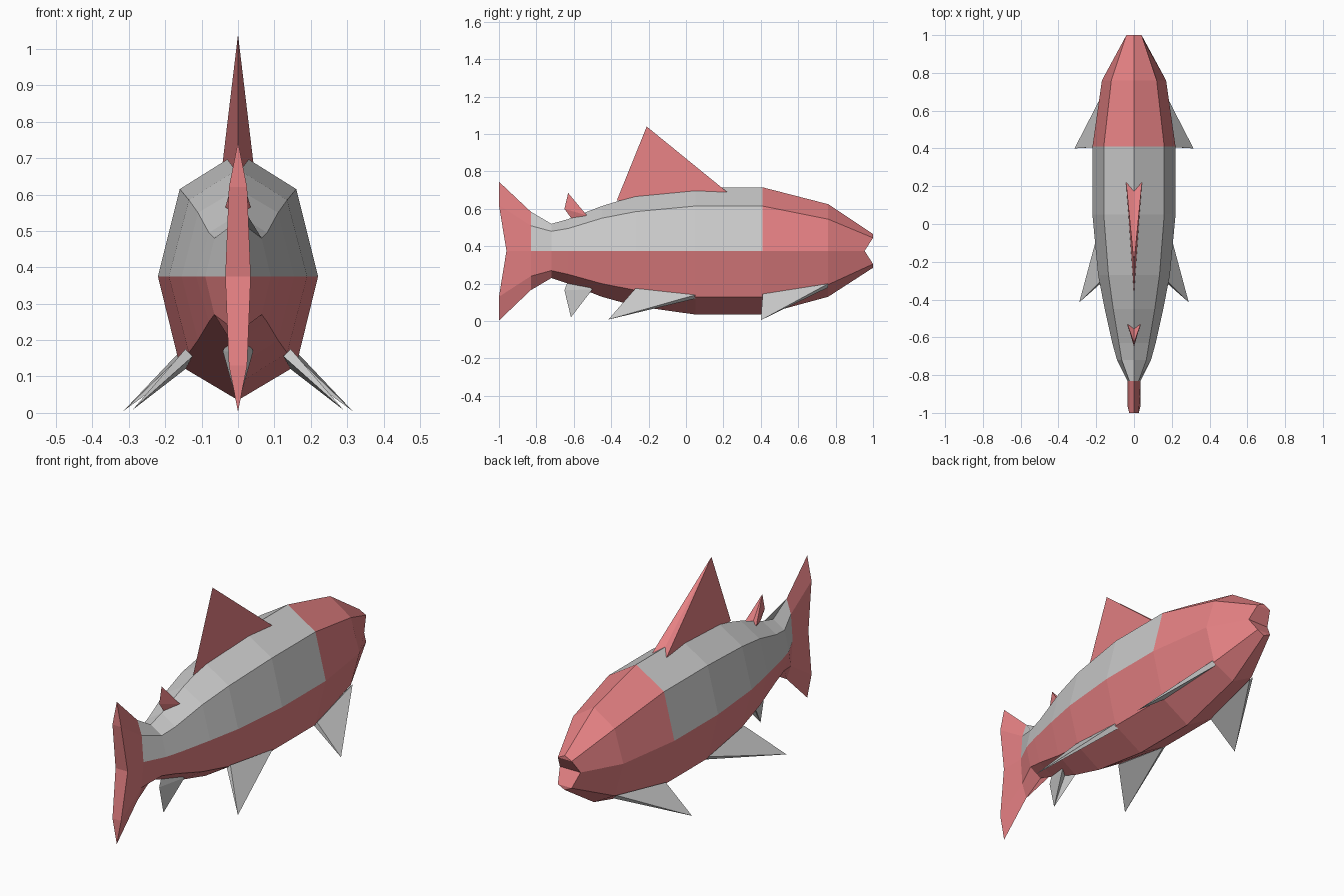
import bpy, bmesh
from mathutils import Vector

if "Cube" in bpy.data.objects:
    bpy.data.objects.remove(bpy.data.objects["Cube"])

pink = bpy.data.materials.new("pink")
pink.diffuse_color = (0.79, 0.22, 0.23, 1)
pink.use_nodes = True
pink.node_tree.nodes["Principled BSDF"].inputs["Base Color"].default_value = pink.diffuse_color
MID = 0.375


def finish(bm, name, mat=None):
    mesh = bpy.data.meshes.new(name)
    bm.to_mesh(mesh)
    bm.free()
    if mat:
        mesh.materials.append(mat)
    obj = bpy.data.objects.new(name, mesh)
    bpy.context.collection.objects.link(obj)
    return obj


# Body stations: y, middle y, top z, upper z, upper x, middle x, lower z, bottom z
stations = [
    (-1.00, -0.96, 0.745, 0.62, 0.025, 0.035, 0.13, 0.003),
    (-0.83, -0.83, 0.585, 0.51, 0.025, 0.035, 0.24, 0.165),
    (-0.72, -0.72, 0.520, 0.48, 0.065, 0.090, 0.27, 0.230),
    (-0.63, -0.63, 0.545, 0.495, 0.08, 0.115, 0.25, 0.200),
    (-0.45, -0.45, 0.615, 0.55, 0.11, 0.155, 0.20, 0.130),
    (-0.27, -0.27, 0.670, 0.585, 0.135, 0.19, 0.165, 0.080),
    (0.05, 0.05, 0.715, 0.615, 0.16, 0.22, 0.13, 0.035),
    (0.41, 0.41, 0.715, 0.615, 0.16, 0.22, 0.13, 0.035),
    (0.76, 0.76, 0.625, 0.545, 0.12, 0.17, 0.195, 0.130),
    (1.00, 0.955, 0.465, 0.445, 0.04, 0.06, 0.305, 0.285),
]


def body():
    bm = bmesh.new()
    rings = []
    for y, ym, top, uz, ux, mx, lz, bot in stations:
        pts = [(0, y, top), (ux, y, uz), (mx, ym, MID), (ux, y, lz),
               (0, y, bot), (-ux, y, lz), (-mx, ym, MID), (-ux, y, uz)]
        rings.append([bm.verts.new(p) for p in pts])
    for a, b in zip(rings, rings[1:]):
        for i in range(8):
            j = (i + 1) % 8
            bm.faces.new((a[i], a[j], b[j], b[i]))
    # notched tail edge and mouth
    for r in (rings[0], rings[-1]):
        for q in ((0, 1, 7), (1, 2, 6, 7), (2, 3, 5, 6), (3, 4, 5)):
            bm.faces.new([r[i] for i in q])
    bmesh.ops.recalc_face_normals(bm, faces=bm.faces)
    return bm


def body_part(name, keep, mat=None):
    bm = body()
    drop = [f for f in bm.faces if not keep(f.calc_center_median())]
    bmesh.ops.delete(bm, geom=drop, context='FACES')
    finish(bm, name, mat)


# Body split into its colour regions
body_part("tail_fin", lambda c: c.y < -0.83, pink)
body_part("back", lambda c: -0.83 < c.y < 0.41 and c.z > MID)
body_part("belly", lambda c: -0.83 < c.y < 0.41 and c.z < MID, pink)
body_part("head", lambda c: c.y > 0.41, pink)


# Median fins: hollow-fronted wedges mirrored across x = 0
def median_fin(name, front, width, notch, tip, back, root, mat=None):
    bm = bmesh.new()
    n, t, b, r = [bm.verts.new((0, y, z)) for y, z in (notch, tip, back, root)]
    for s in (1, -1):
        f = bm.verts.new((s * width, *front))
        for tri in ((n, t, f), (f, t, b), (f, b, r), (f, r, n)):
            bm.faces.new(tri)
    bmesh.ops.recalc_face_normals(bm, faces=bm.faces)
    finish(bm, name, mat)


median_fin("dorsal_fin", (0.22, 0.69), 0.042, (0.19, 0.70), (-0.21, 1.04),
           (-0.37, 0.645), (-0.30, 0.64), pink)
median_fin("rear_dorsal_fin", (-0.53, 0.565), 0.035, (-0.55, 0.565), (-0.63, 0.685),
           (-0.65, 0.60), (-0.61, 0.545), pink)
median_fin("anal_fin", (-0.50, 0.17), 0.042, (-0.53, 0.17), (-0.615, 0.02),
           (-0.65, 0.165), (-0.62, 0.245))


# Paired fins: slim wedges along the lower body edge
def paired_fin(name, front, back, tip, w):
    for side, s in (("right", 1), ("left", -1)):
        bm = bmesh.new()
        off = Vector((w, 0, w))
        pts = [Vector(front) + off, Vector(front) - off, Vector(back) + off,
               Vector(back) - off, Vector(tip)]
        v = [bm.verts.new((p.x * s, p.y, p.z)) for p in pts]
        for q in ((0, 2, 4), (1, 4, 3), (0, 4, 1), (2, 3, 4), (0, 1, 3, 2)):
            bm.faces.new([v[i] for i in q])
        bmesh.ops.recalc_face_normals(bm, faces=bm.faces)
        finish(bm, f"{side}_{name}")


paired_fin("pectoral_fin", (0.12, 0.76, 0.19), (0.16, 0.41, 0.135), (0.315, 0.40, 0.005), 0.01)
paired_fin("pelvic_fin", (0.155, 0.05, 0.13), (0.135, -0.27, 0.165), (0.29, -0.415, 0.008), 0.01)
